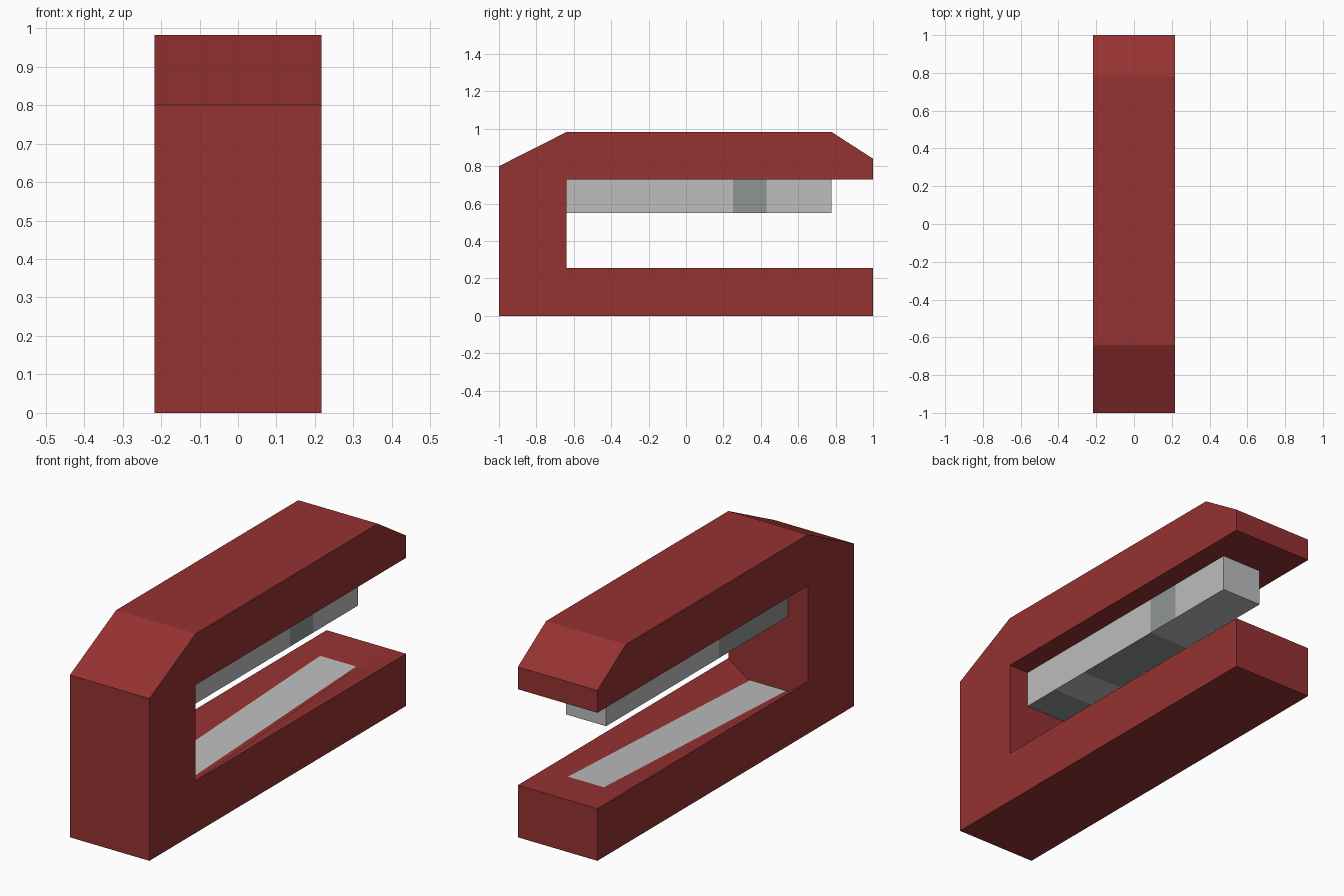
import bpy, bmesh

if "Cube" in bpy.data.objects:
    bpy.data.objects.remove(bpy.data.objects["Cube"])

W = 0.217   # half width of the frame
B = 0.109   # half width of the bar and the floor trough


def material(name, rgb):
    m = bpy.data.materials.new(name)
    m.diffuse_color = (*rgb, 1)
    m.use_nodes = True
    m.node_tree.nodes["Principled BSDF"].inputs["Base Color"].default_value = m.diffuse_color
    return m


red = material("dark_red", (0.305, 0.032, 0.032))
light = material("light_grey", (0.51, 0.51, 0.51))
dark = material("dark_grey", (0.28, 0.30, 0.296))


def loft(name, rings, mats, rule):
    """Join equal rings of points, cap both ends, colour faces by rule."""
    bm = bmesh.new()
    loops = [[bm.verts.new(p) for p in ring] for ring in rings]
    n = len(loops[0])
    for a, b in zip(loops, loops[1:]):
        for i in range(n):
            j = (i + 1) % n
            bm.faces.new((a[i], a[j], b[j], b[i]))
    bm.faces.new(loops[0][::-1])
    bm.faces.new(loops[-1])
    bmesh.ops.recalc_face_normals(bm, faces=bm.faces)
    bm.normal_update()
    for f in bm.faces:
        f.material_index = rule(f.calc_center_median(), f.normal)
    me = bpy.data.meshes.new(name)
    bm.to_mesh(me)
    bm.free()
    for m in mats:
        me.materials.append(m)
    ob = bpy.data.objects.new(name, me)
    bpy.context.collection.objects.link(ob)
    return ob


# Frame: C-shaped profile; the lower jaw floor sinks into a trough at the back
def frame_ring(x):
    low = 0.18 if abs(x) < W else 0.257
    mid = 0.257 + (low - 0.257) * 0.22 / 1.64
    prof = [(-1, 0), (1, 0), (1, 0.257), (0.78, mid), (-0.64, low),
            (-0.64, 0.73), (1, 0.73), (1, 0.84), (0.78, 0.982),
            (-0.64, 0.982), (-1, 0.80)]
    return [(x, y, z) for y, z in prof]


def frame_colour(c, n):
    floor = 0.17 < c.z < 0.256 and n.z > 0.9 and -0.6 < c.y < 0.7
    return 1 if floor and abs(c.x) < 0.05 else 0


loft("frame", [frame_ring(x) for x in (-W, -B, -0.098, 0.098, B, W)],
     [red, light], frame_colour)


# Bar under the upper jaw, with dark patches on its sides and underside
def bar_colour(c, n):
    if n.x > 0.9:
        return int(0.25 < c.y < 0.43)
    if n.x < -0.9:
        return int(c.y < -0.1)
    if n.z < -0.9:
        return int(-0.23 < c.y < 0.25 or c.y < -0.44)
    return 0


loft("bar", [[(-B, y, 0.55), (B, y, 0.55), (B, y, 0.735), (-B, y, 0.735)]
             for y in (-0.645, -0.44, -0.23, -0.1, 0.25, 0.43, 0.778)],
     [light, dark], bar_colour)
